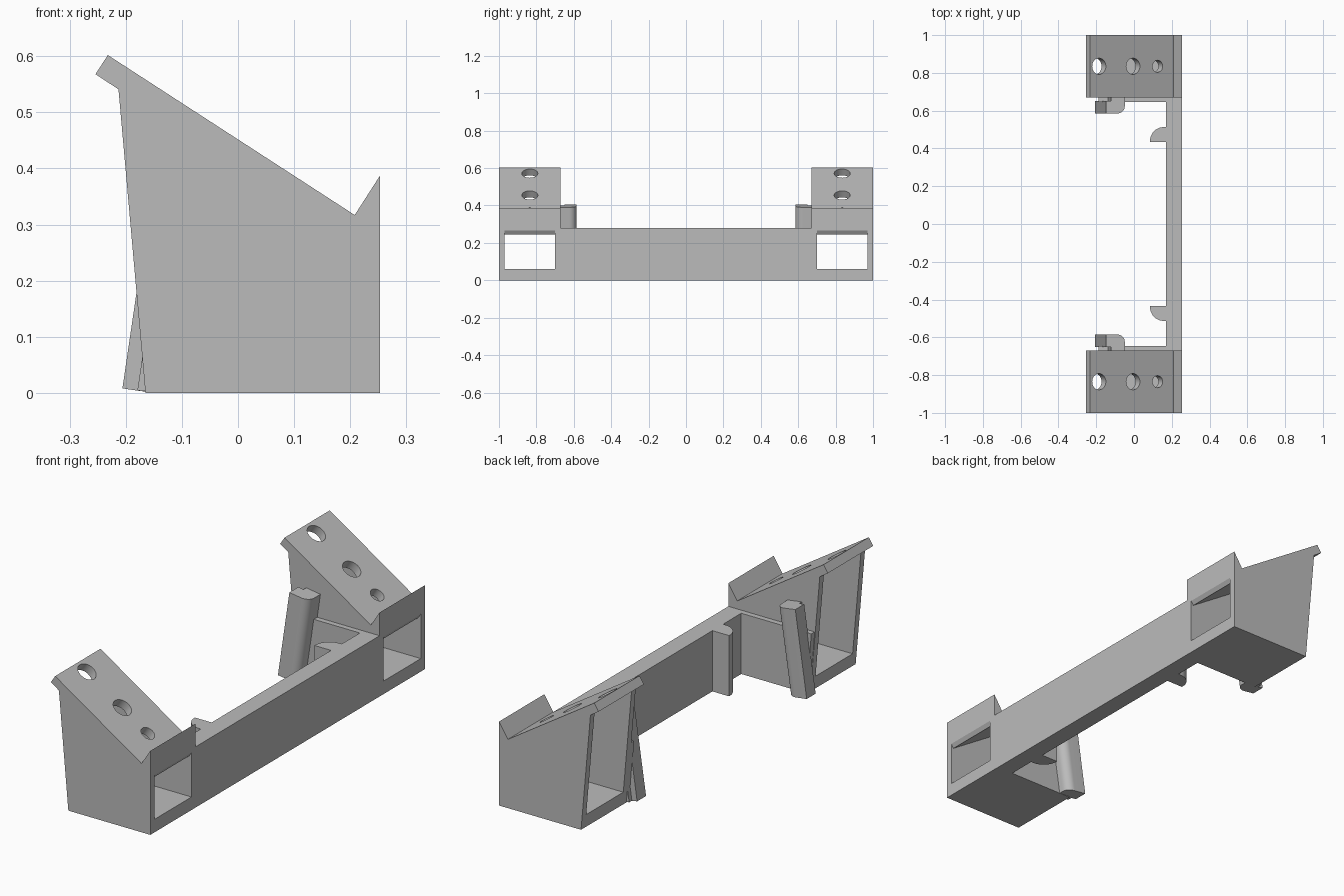
import bpy, bmesh, math
from mathutils import Vector

if "Cube" in bpy.data.objects:
    bpy.data.objects.remove(bpy.data.objects["Cube"], do_unlink=True)

grey = bpy.data.materials.new("plain grey")
grey.use_nodes = True
grey.diffuse_color = (0.5, 0.5, 0.5, 1)
grey.node_tree.nodes["Principled BSDF"].inputs["Base Color"].default_value = (0.5, 0.5, 0.5, 1)


def prism(name, section, sweep):
    """Solid from a closed list of 3D points swept along a vector."""
    bm = bmesh.new()
    face = bm.faces.new([bm.verts.new(p) for p in section])
    swept = bmesh.ops.extrude_face_region(bm, geom=[face])["geom"]
    bmesh.ops.translate(bm, vec=sweep, verts=[v for v in swept if isinstance(v, bmesh.types.BMVert)])
    bmesh.ops.recalc_face_normals(bm, faces=bm.faces)
    mesh = bpy.data.meshes.new(name)
    bm.to_mesh(mesh)
    bm.free()
    mesh.materials.append(grey)
    obj = bpy.data.objects.new(name, mesh)
    bpy.context.collection.objects.link(obj)
    return obj


def side_prism(name, profile, y0, y1):
    return prism(name, [(x, y0, z) for x, z in profile], Vector((0, y1 - y0, 0)))


def arc(cx, cy, r, a0, a1, n=12):
    return [(cx + r * math.cos(math.radians(a0 + (a1 - a0) * i / n)),
             cy + r * math.sin(math.radians(a0 + (a1 - a0) * i / n))) for i in range(n + 1)]


def finish(obj, cutters=(), mirrored=True):
    """Cut, mirror to the other end and shade."""
    bpy.ops.object.select_all(action="DESELECT")
    bpy.context.view_layer.objects.active = obj
    obj.select_set(True)
    for c in cutters:
        mod = obj.modifiers.new("cut", "BOOLEAN")
        mod.operation, mod.solver, mod.object = "DIFFERENCE", "EXACT", c
        bpy.ops.object.modifier_apply(modifier=mod.name)
    for c in cutters:
        bpy.data.objects.remove(c, do_unlink=True)
    if mirrored:
        mod = obj.modifiers.new("mirror", "MIRROR")
        mod.use_axis = (False, True, False)
        mod.use_mirror_merge = False
        bpy.ops.object.modifier_apply(modifier=mod.name)
    bpy.ops.object.shade_smooth_by_angle(angle=math.radians(30))


# Long front beam
beam = side_prism("front_beam", [(0.17, 0), (0.253, 0), (0.253, 0.28), (0.17, 0.28)], -0.67, 0.67)
finish(beam, mirrored=False)

# End housings with sloping top plate and raised stop lip
housing = side_prism("end_housings", [(-0.165, 0), (0.253, 0), (0.253, 0.387), (0.208, 0.317),
                                      (-0.232, 0.602), (-0.254, 0.568), (-0.213, 0.541)], 0.67, 1)
# Hollow running from the open back to the front window
cutters = [side_prism("hollow_cutter", [(-0.3, 0.06), (0.27, 0.06), (0.27, 0.292),
                                        (0.241, 0.246), (-0.3, 0.596)], 0.7, 0.97)]
# Holes drilled square to the top plate
slope = Vector((0.44, 0, -0.285)).normalized()
normal = Vector((-slope.z, 0, slope.x))
for x, r in ((-0.185, 0.043), (-0.005, 0.043), (0.125, 0.032)):
    centre = Vector((x, 0.835, 0.602 - 0.648 * (x + 0.232))) - normal * 0.06
    ring = [centre + slope * a + Vector((0, b, 0)) for a, b in arc(0, 0, r, 0, 360, 32)[:-1]]
    cutters.append(prism("hole_cutter", ring, normal * 0.08))
finish(housing, cutters)

# Thickened ledges on the inner housing walls
finish(side_prism("inner_ledges", [(-0.165, 0), (0.18, 0), (0.18, 0.28), (-0.187, 0.28)], 0.645, 0.672))

# Leaning posts with one rounded corner and a notch beside the housing
up = Vector((0.147, 0, 1)).normalized()
across = Vector((up.z, 0, -up.x))
outline = [(0, 0.585)] + arc(0.06, 0.625, 0.04, -90, 0) + [(0.1, 0.67), (0.027, 0.67), (0.027, 0.65), (0, 0.65)]
post = prism("leaning_posts", [Vector((-0.206, y, 0.008)) + across * u for u, y in outline], up * 0.401)
for v in post.data.vertices:
    v.co.z = max(v.co.z, 0)
finish(post)

# Quarter-round ribs behind the beam
rib = [(0.175, 0.435)] + [(0.175, 0.513)] + arc(0.158, 0.44, 0.073, 90, 180) + [(0.085, 0.435)]
finish(prism("quarter_round_ribs", [(x, y, 0) for x, y in rib], Vector((0, 0, 0.28))))
